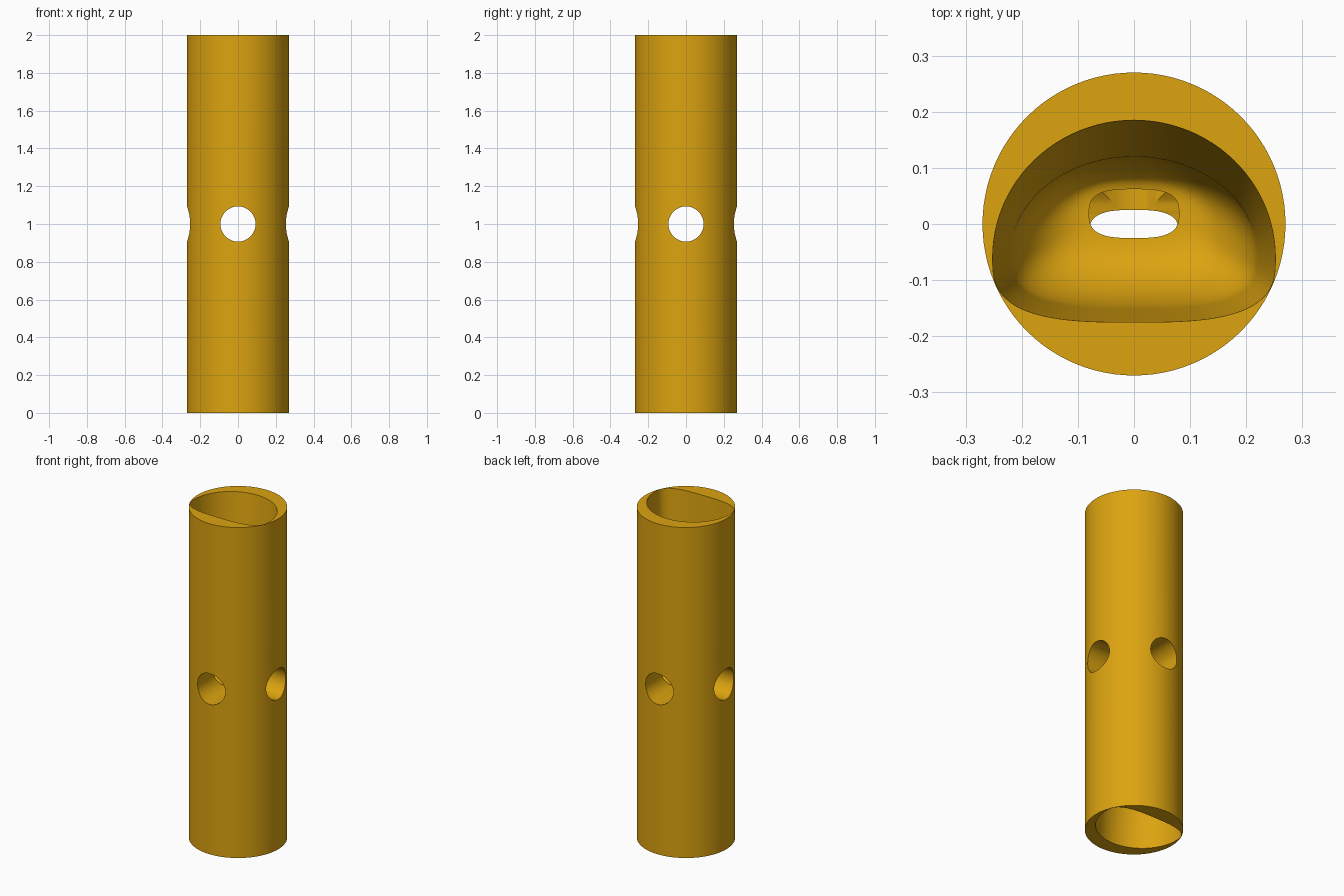
import bpy, bmesh, math

if "Cube" in bpy.data.objects:
    bpy.data.objects.remove(bpy.data.objects["Cube"])

R, H, HOLE = 0.27, 2.0, 0.093

gold = bpy.data.materials.new("golden_yellow")
gold.diffuse_color = (0.72, 0.37, 0.005, 1.0)
gold.use_nodes = True
gold.node_tree.nodes["Principled BSDF"].inputs["Base Color"].default_value = gold.diffuse_color


def section(p, n=96):
    """Rounded D outline: half width, centre y, rise, drop, upper and lower roundness."""
    a, cy, up, low, n_up, n_low = p
    pts = []
    for i in range(n):
        t = 2 * math.pi * i / n
        c, s = math.cos(t), math.sin(t)
        e = 2 / (n_up if s >= 0 else n_low)
        x = a * math.copysign(abs(c) ** e, c)
        y = cy + (up if s >= 0 else low) * math.copysign(abs(s) ** e, s)
        pts.append((x, y))
    return pts


def mix(p, q, w):
    return [u + (v - u) * w for u, v in zip(p, q)]


def loft(name, rings):
    bm = bmesh.new()
    loops = [[bm.verts.new((x, y, z)) for x, y in section(p)] for z, p in rings]
    for a, b in zip(loops, loops[1:]):
        for i in range(len(a)):
            j = (i + 1) % len(a)
            bm.faces.new((a[i], a[j], b[j], b[i]))
    bm.faces.new(loops[0])
    bm.faces.new(loops[-1])
    bmesh.ops.recalc_face_normals(bm, faces=bm.faces)
    me = bpy.data.meshes.new(name)
    bm.to_mesh(me)
    bm.free()
    ob = bpy.data.objects.new(name, me)
    bpy.context.collection.objects.link(ob)
    return ob


def cylinder(name, r, depth, rot=(0, 0, 0), sides=96):
    bpy.ops.mesh.primitive_cylinder_add(vertices=sides, radius=r, depth=depth,
                                        location=(0, 0, H / 2), rotation=rot)
    ob = bpy.context.object
    ob.name = name
    return ob


# outer tube
tube = cylinder("tube_body", R, H)
tube.data.materials.append(gold)

# D-shaped pocket that narrows to a slot above the cross holes
mouth = (0.252, -0.06, 0.245, 0.115, 2, 3)
lower = (0.22, -0.055, 0.175, 0.095, 2, 3)
slot = (0.08, 0.0185, 0.0435, 0.0435, 3, 3)
rings = [(H + 0.02, mouth)]
rings += [(H - 0.7 * k / 6, mix(mouth, lower, k / 6)) for k in range(7)]
for k in range(1, 11):
    a = math.pi / 2 * k / 10
    rings.append((1.3 - 0.2 * math.sin(a), mix(lower, slot, 1 - math.cos(a))))
rings.append((1.04, slot))

top_pocket = loft("top_pocket_cutter", rings)
bottom_pocket = loft("bottom_pocket_cutter", rings)
bottom_pocket.rotation_euler = (math.pi, 0, 0)
bottom_pocket.location = (0, 0, H)

# cross holes at mid height
hole_x = cylinder("side_hole_cutter", HOLE, 1, (0, math.pi / 2, 0), 64)
hole_y = cylinder("front_hole_cutter", HOLE, 1, (math.pi / 2, 0, 0), 64)

# cut everything out of the tube
bpy.ops.object.select_all(action='DESELECT')
bpy.context.view_layer.objects.active = tube
tube.select_set(True)
for cutter in (hole_x, hole_y, top_pocket, bottom_pocket):
    cutter.hide_render = True
    mod = tube.modifiers.new("cut", 'BOOLEAN')
    mod.operation = 'DIFFERENCE'
    mod.solver = 'EXACT'
    mod.object = cutter
    bpy.ops.object.modifier_apply(modifier=mod.name)
    bpy.data.objects.remove(cutter)

for f in tube.data.polygons:
    f.material_index = 0
bpy.ops.object.shade_smooth_by_angle(angle=math.radians(30))
